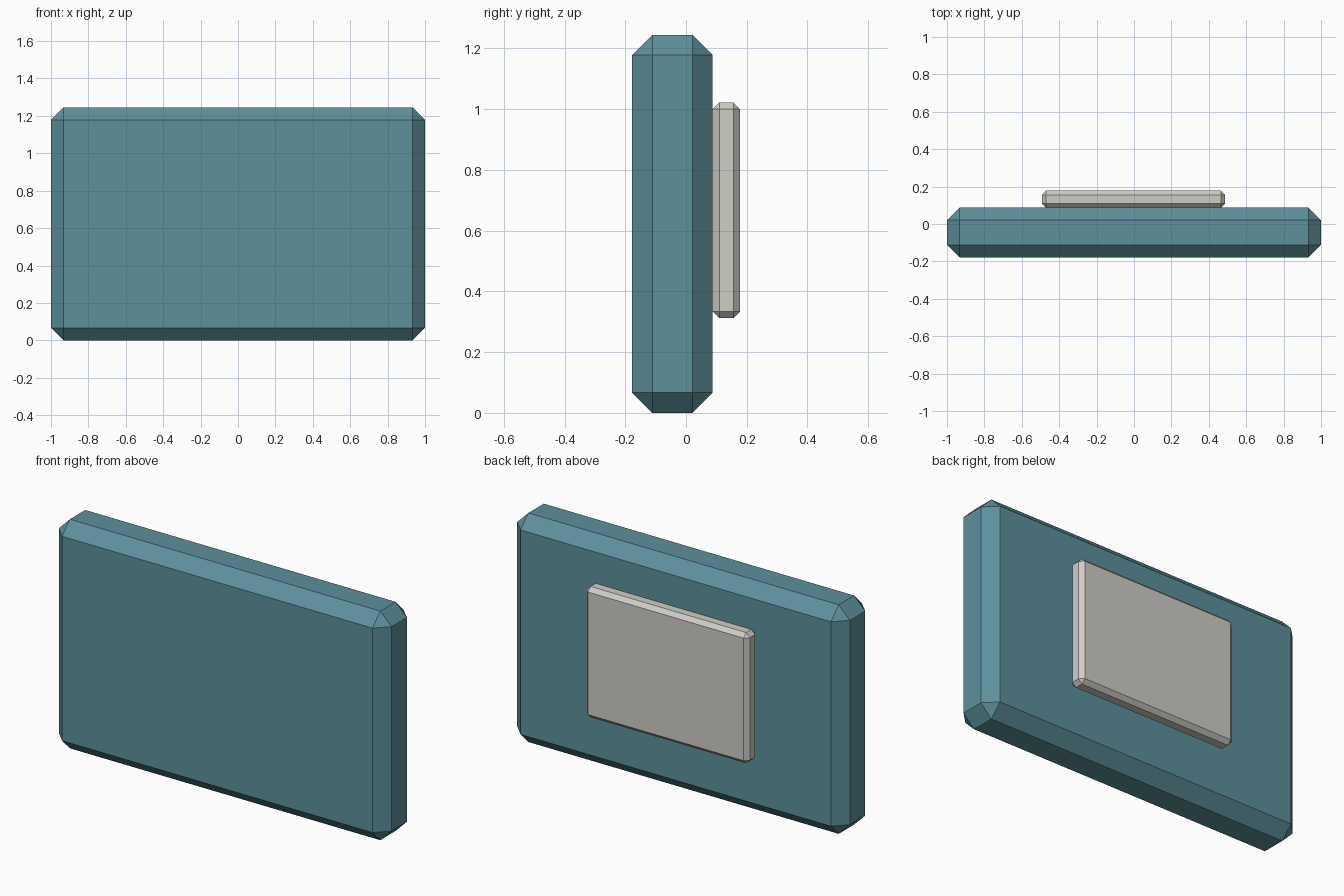
import bpy
import bmesh
from mathutils import Vector

if "Cube" in bpy.data.objects:
    bpy.data.objects.remove(bpy.data.objects["Cube"])


def material(name, rgb):
    mat = bpy.data.materials.new(name)
    mat.diffuse_color = (*rgb, 1)
    mat.use_nodes = True
    mat.node_tree.nodes["Principled BSDF"].inputs["Base Color"].default_value = mat.diffuse_color
    return mat


def chamfered_box(name, low, high, chamfer, mat):
    """Box between two corners with a flat chamfer on every edge."""
    low, high = Vector(low), Vector(high)
    bm = bmesh.new()
    bmesh.ops.create_cube(bm, size=1)
    bmesh.ops.scale(bm, vec=high - low, verts=bm.verts)
    bmesh.ops.bevel(bm, geom=bm.edges[:], offset=chamfer, offset_type='OFFSET',
                    segments=1, affect='EDGES', clamp_overlap=True)
    mesh = bpy.data.meshes.new(name)
    bm.to_mesh(mesh)
    bm.free()
    mesh.materials.append(mat)
    obj = bpy.data.objects.new(name, mesh)
    obj.location = (low + high) / 2
    bpy.context.collection.objects.link(obj)
    return obj


teal = material("teal", (0.11, 0.28, 0.33))
pale = material("pale_grey", (0.62, 0.61, 0.56))

# Main slab
chamfered_box("body", (-1, -0.178, 0), (1, 0.088, 1.245), 0.067, teal)

# Thin plate on the back
chamfered_box("back_plate", (-0.493, 0.088, 0.312), (0.487, 0.178, 1.022), 0.022, pale)
